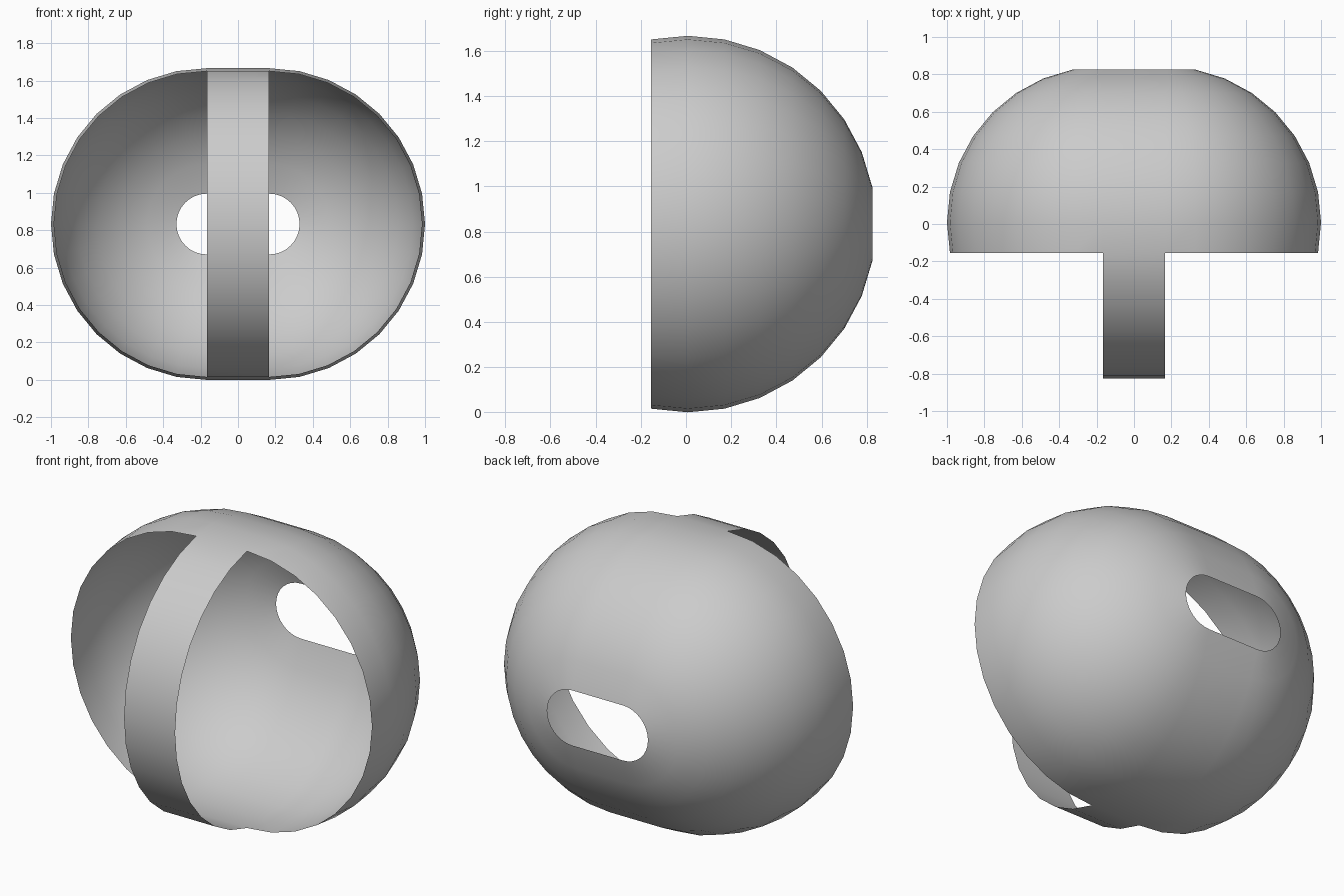
import bpy, bmesh
from math import sin, cos, pi

if "Cube" in bpy.data.objects:
    bpy.data.objects.remove(bpy.data.objects["Cube"])

R = 0.8333          # sphere radius
HALF = 0.1667       # half width of the straight middle section
STEP = pi / 16      # 32-sided facets
Y0 = 0.008          # centres the open-backed shell on y = 0

bm = bmesh.new()


def point(side, polar, around):
    """Point on a sphere with its poles on y, pushed sideways by HALF."""
    return bm.verts.new((side * HALF + R * sin(polar) * cos(around),
                         Y0 + R * cos(polar),
                         R + R * sin(polar) * sin(around)))


# Stretched shell: stadium-shaped rings from the back hole to the front opening
spokes = [(1, -pi / 2 + i * STEP) for i in range(17)]
spokes += [(-1, pi / 2 + i * STEP) for i in range(17)]
rings = [[point(s, k * STEP, a) for s, a in spokes] for k in range(1, 10)]
n = len(spokes)
for a, b in zip(rings, rings[1:]):
    for i in range(n):
        j = (i + 1) % n
        bm.faces.new((a[i], a[j], b[j], b[i]))

# Front strap: continues the straight middle section over the opening
last = rings[-1]
rows = [(last[17], last[16])]
for k in range(10, 23):
    p = k * STEP
    rows.append(tuple(bm.verts.new((s * HALF, Y0 + R * cos(p), R + R * sin(p)))
                      for s in (-1, 1)))
rows.append((last[33], last[0]))
for (l0, r0), (l1, r1) in zip(rows, rows[1:]):
    bm.faces.new((l0, l1, r1, r0))

bmesh.ops.recalc_face_normals(bm, faces=bm.faces)
# Make sure the normals face outwards
bm.normal_update()
bm.faces.ensure_lookup_table()
f = bm.faces[0]
c = f.calc_center_median()
if f.normal.x * c.x + f.normal.y * c.y + f.normal.z * (c.z - R) < 0:
    bmesh.ops.reverse_faces(bm, faces=bm.faces)

mesh = bpy.data.meshes.new("strapped_shell")
bm.to_mesh(mesh)
bm.free()
for poly in mesh.polygons:
    poly.use_smooth = True
shell = bpy.data.objects.new("strapped_shell", mesh)
bpy.context.collection.objects.link(shell)
